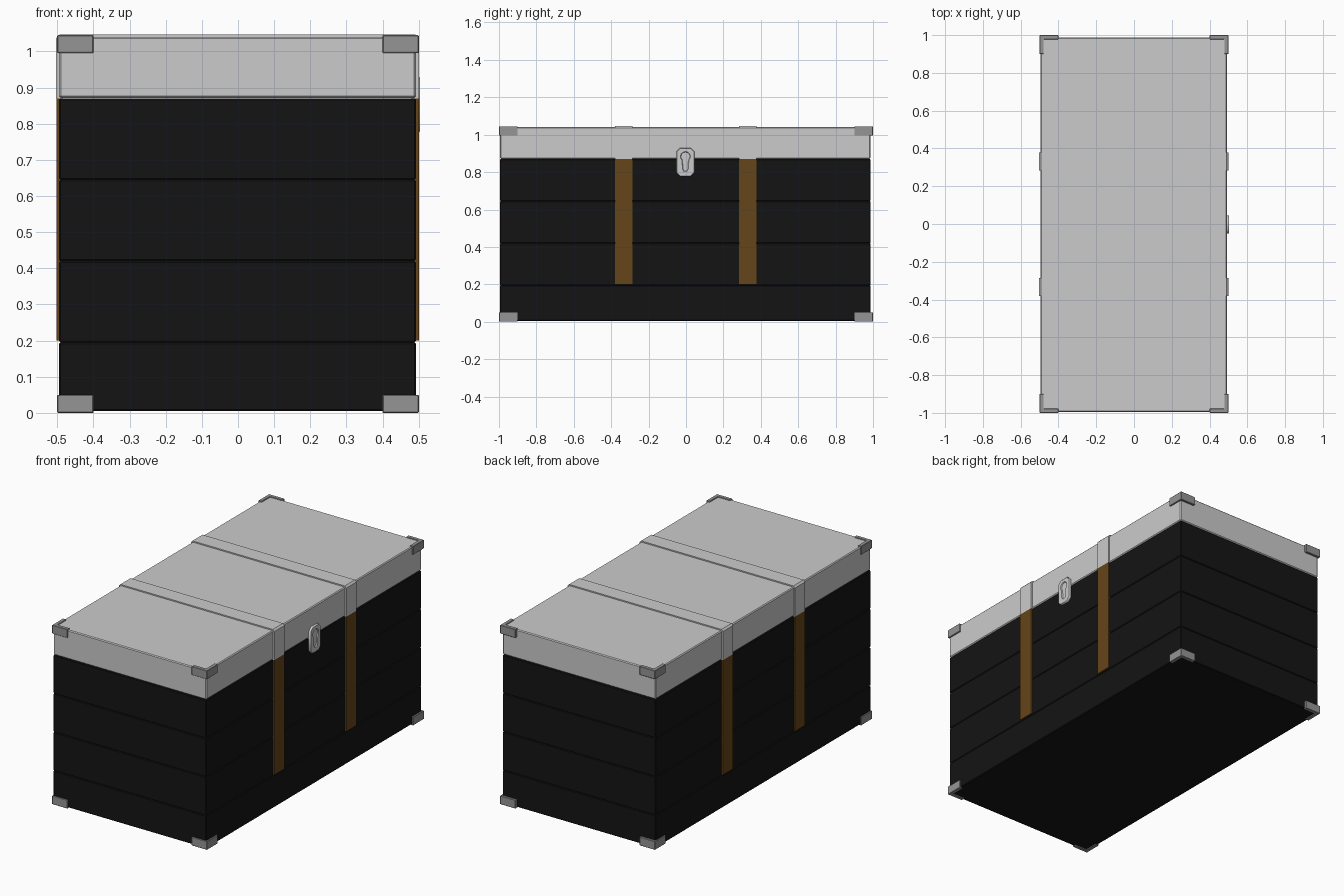
import bpy, bmesh
from math import pi, sin, cos, radians

if "Cube" in bpy.data.objects:
    bpy.data.objects.remove(bpy.data.objects["Cube"])


def material(name, rgb):
    m = bpy.data.materials.new(name)
    m.diffuse_color = (*rgb, 1)
    m.use_nodes = True
    m.node_tree.nodes["Principled BSDF"].inputs["Base Color"].default_value = m.diffuse_color
    return m


BLACK = material("black_wood", (0.007, 0.007, 0.007))
BROWN = material("brown_leather", (0.13, 0.058, 0.009))
STEEL = material("dark_steel", (0.3, 0.3, 0.3))


def add_object(name, bm, mat=None, bevel=0):
    bmesh.ops.recalc_face_normals(bm, faces=bm.faces)
    me = bpy.data.meshes.new(name)
    bm.to_mesh(me)
    bm.free()
    ob = bpy.data.objects.new(name, me)
    bpy.context.collection.objects.link(ob)
    if mat:
        me.materials.append(mat)
    if bevel:
        mod = ob.modifiers.new("bevel", 'BEVEL')
        mod.width = bevel
        mod.segments = 1
    return ob


def box(name, x, y, z, mat=None, bevel=0):
    bm = bmesh.new()
    bmesh.ops.create_cube(bm, size=1)
    for v in bm.verts:
        for i, (a, b) in enumerate((x, y, z)):
            v.co[i] = a if v.co[i] < 0 else b
    return add_object(name, bm, mat, bevel)


def prism(name, points, offset, mat=None, bevel=0):
    bm = bmesh.new()
    face = bm.faces.new([bm.verts.new(p) for p in points])
    ext = bmesh.ops.extrude_face_region(bm, geom=[face])
    bmesh.ops.translate(bm, vec=offset, verts=[
        g for g in ext["geom"] if isinstance(g, bmesh.types.BMVert)])
    return add_object(name, bm, mat, bevel)


X, Y = (-0.495, 0.492), (-0.995, 0.987)

# Body: four courses of planks with fine grooves between them
levels = [0.005, 0.195, 0.42, 0.645, 0.87]
for i in range(4):
    box(f"body_planks_{i + 1}", X, Y, (levels[i], levels[i + 1]), BLACK, 0.004)

# Lid
box("lid", X, Y, (0.871, 1.04), None, 0.005)

# Straps: leather on the body sides, metal band around the lid
for i, y in enumerate((-0.333, 0.331)):
    for side, x in (("left", (-0.502, -0.485)), ("right", (0.482, 0.5))):
        box(f"body_strap_{side}_{i + 1}", x, (y - 0.047, y + 0.047),
            (0.2, 0.87), BROWN)
    profile = [(-0.503, 0.87), (-0.503, 1.037), (-0.493, 1.047), (0.49, 1.047),
               (0.5, 1.037), (0.5, 0.87), (0.482, 0.87), (0.482, 1.03),
               (-0.485, 1.03), (-0.485, 0.87)]
    prism(f"lid_strap_{i + 1}", [(px, y - 0.047, pz) for px, pz in profile],
          (0, 0.094, 0))

# Corner brackets: L-shaped angles at all eight corners
ell = [(0.5, 1), (0.4, 1), (0.4, 0.978), (0.478, 0.978), (0.478, 0.9), (0.5, 0.9)]
for level, z in (("bottom", 0), ("top", 0.995)):
    for sx in (-1, 1):
        for sy in (-1, 1):
            prism(f"{level}_corner_bracket", [(sx * a, sy * b, z) for a, b in ell],
                  (0, 0, 0.05), STEEL, 0.002)

# Lock plate with a keyhole opening
w, h, c = 0.048, 0.077, 0.02
plate = [(w, h - c), (w - c, h), (c - w, h), (-w, h - c),
         (-w, c - h), (c - w, -h), (w - c, -h), (w, c - h)]
keyhole = [(0.024 * cos(radians(a)), 0.03 + 0.024 * sin(radians(a)))
           for a in range(-50, 231, 28)]
keyhole += [(-0.013, -0.035), (-0.007, -0.046), (0.007, -0.046), (0.013, -0.035)]

cu = bpy.data.curves.new("lock_plate", 'CURVE')
cu.dimensions = '2D'
cu.fill_mode = 'BOTH'
cu.extrude = 0.007
cu.bevel_depth = 0.003
cu.bevel_resolution = 0
cu.offset = -0.003
for pts in (plate, keyhole):
    sp = cu.splines.new('POLY')
    sp.points.add(len(pts) - 1)
    for p, (a, b) in zip(sp.points, pts):
        p.co = (a, b, 0, 1)
    sp.use_cyclic_u = True
lock = bpy.data.objects.new("lock_plate", cu)
bpy.context.collection.objects.link(lock)
lock.location = (0.494, -0.003, 0.853)
lock.rotation_euler = (pi / 2, 0, pi / 2)
bpy.context.view_layer.objects.active = lock
lock.select_set(True)
bpy.ops.object.convert(target='MESH')
box("lock_back", (0.48, 0.498), (-0.035, 0.029), (0.795, 0.912))
